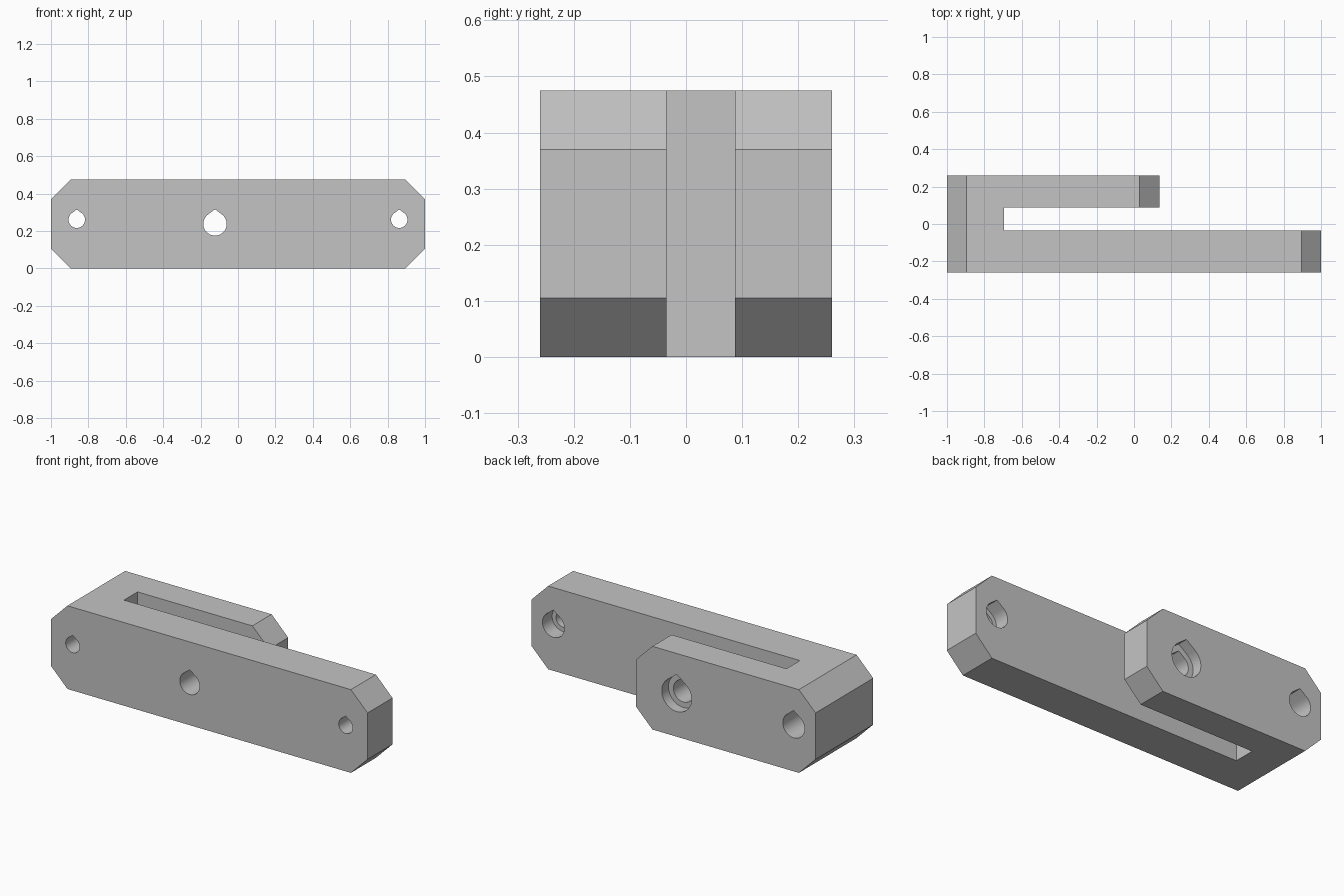
import bpy
import bmesh
import math

if "Cube" in bpy.data.objects:
    bpy.data.objects.remove(bpy.data.objects["Cube"])

HEIGHT, HALF_DEPTH, CHAMFER = 0.475, 0.26, 0.105
SLOT_FRONT, SLOT_BACK, SLOT_END, SHORT_END = -0.035, 0.087, -0.695, 0.135

grey = bpy.data.materials.new("plain grey")
grey.diffuse_color = (0.55, 0.55, 0.55, 1)
grey.use_nodes = True
grey.node_tree.nodes["Principled BSDF"].inputs["Base Color"].default_value = grey.diffuse_color


def prism(name, base, offset):
    """Closed prism from a flat polygon pushed along an offset."""
    bm = bmesh.new()
    face = bm.faces.new([bm.verts.new(p) for p in base])
    geom = bmesh.ops.extrude_face_region(bm, geom=[face])["geom"]
    bmesh.ops.translate(bm, vec=offset,
                        verts=[g for g in geom if isinstance(g, bmesh.types.BMVert)])
    bmesh.ops.recalc_face_normals(bm, faces=bm.faces[:])
    mesh = bpy.data.meshes.new(name)
    bm.to_mesh(mesh)
    bm.free()
    mesh.materials.append(grey)
    obj = bpy.data.objects.new(name, mesh)
    bpy.context.collection.objects.link(obj)
    return obj


# Forked bracket: plan outline with a long front arm and a short back arm
plan = [(-1, -HALF_DEPTH), (1, -HALF_DEPTH), (1, SLOT_FRONT), (SLOT_END, SLOT_FRONT),
        (SLOT_END, SLOT_BACK), (SHORT_END, SLOT_BACK), (SHORT_END, HALF_DEPTH),
        (-1, HALF_DEPTH)]
bracket = prism("forked_bracket", [(x, y, 0) for x, y in plan], (0, 0, HEIGHT))
bpy.context.view_layer.objects.active = bracket
bracket.select_set(True)


def cut(cutter):
    mod = bracket.modifiers.new("cut", 'BOOLEAN')
    mod.operation, mod.solver, mod.object = 'DIFFERENCE', 'EXACT', cutter
    bpy.ops.object.modifier_apply(modifier=mod.name)
    bpy.data.objects.remove(cutter)


def cut_chamfers(x, side, y0, y1):
    """Bevel the upper and lower corner at one arm end."""
    e = 0.05
    for z, up in ((HEIGHT, 1), (0, -1)):
        tri = [(x - side * (CHAMFER + e), z + up * e), (x + side * e, z + up * e),
               (x + side * e, z - up * (CHAMFER + e))]
        cut(prism("chamfer_cutter", [(px, y0, pz) for px, pz in tri], (0, y1 - y0, 0)))


def cut_teardrop(x, z, r, y0, y1):
    """Round hole with a pointed roof, along y."""
    a = math.acos(0.8)
    steps = 30
    pts = [(x, y0, z + 1.25 * r)]
    for i in range(steps + 1):
        t = a + (2 * math.pi - 2 * a) * i / steps
        pts.append((x + r * math.sin(t), y0, z + r * math.cos(t)))
    cut(prism("hole_cutter", pts, (0, y1 - y0, 0)))


# Chamfered ends
cut_chamfers(-1, -1, -0.4, 0.4)
cut_chamfers(1, 1, -0.4, 0.02)
cut_chamfers(SHORT_END, 1, 0.02, 0.4)

# End screw holes, counterbored from the back
for x in (-0.862, 0.862):
    cut_teardrop(x, 0.26, 0.044, -0.4, 0.4)
    cut_teardrop(x, 0.26, 0.069, -0.122, 0.4)

# Pivot hole through both arms, counterbored in the short arm
cut_teardrop(-0.123, 0.2375, 0.0625, -0.4, 0.4)
cut_teardrop(-0.123, 0.2375, 0.094, HALF_DEPTH - 0.06, 0.4)

bpy.ops.object.shade_smooth_by_angle(angle=math.radians(30))
